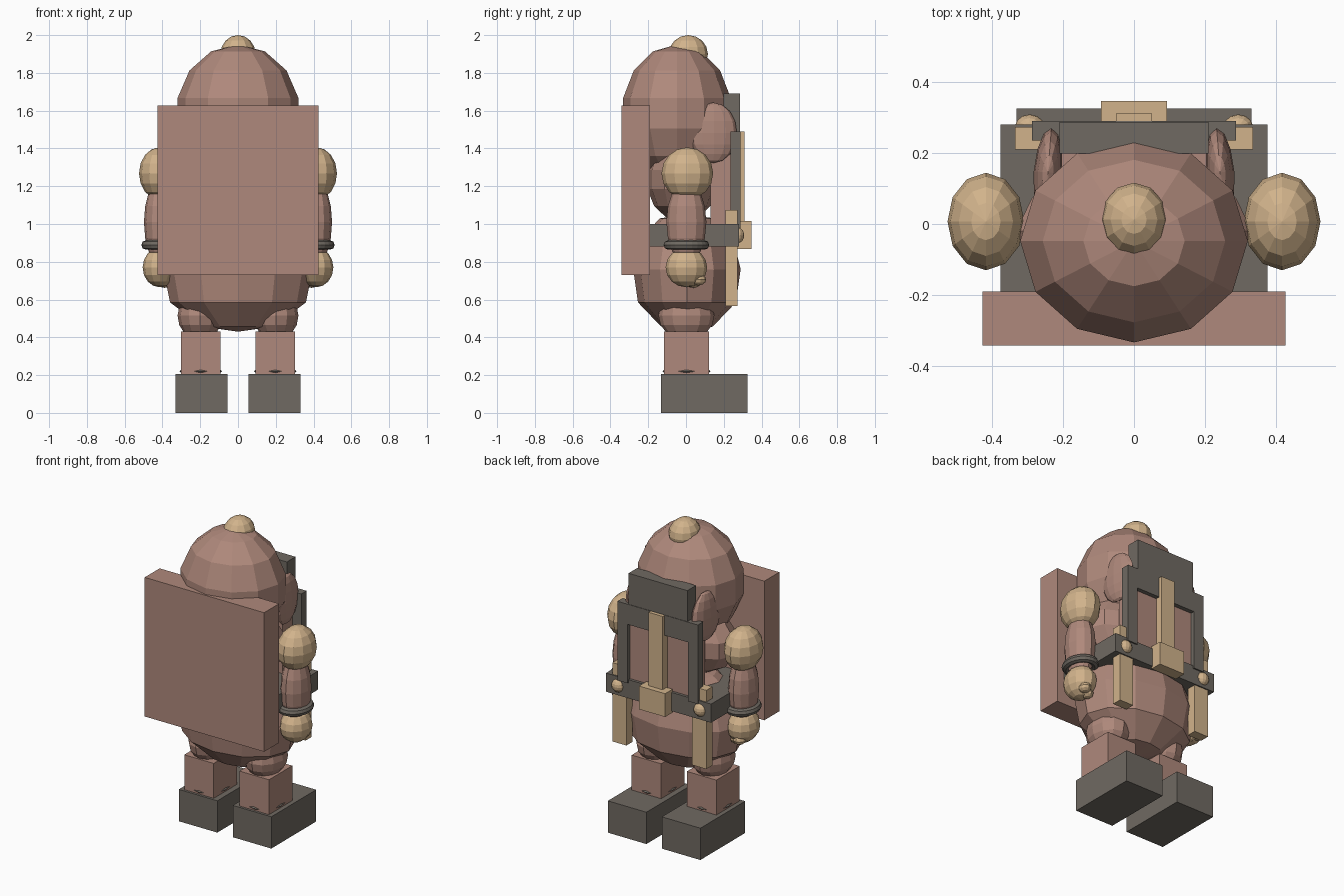
import bpy, bmesh, math
from mathutils import Matrix, Vector

cube = bpy.data.objects.get("Cube")
if cube:
    bpy.data.objects.remove(cube, do_unlink=True)


def material(name, color):
    m = bpy.data.materials.new(name)
    m.use_nodes = True
    m.diffuse_color = (*color, 1)
    m.node_tree.nodes["Principled BSDF"].inputs["Base Color"].default_value = (*color, 1)
    return m


CLAY = material("dusty clay", (0.43, 0.25, 0.20))
SAND = material("warm sand", (0.64, 0.45, 0.26))
STONE = material("dark stone", (0.16, 0.143, 0.122))


def finish(name, bm, mat):
    bmesh.ops.recalc_face_normals(bm, faces=bm.faces[:])
    mesh = bpy.data.meshes.new(name)
    bm.to_mesh(mesh)
    bm.free()
    mesh.materials.append(mat)
    ob = bpy.data.objects.new(name, mesh)
    bpy.context.collection.objects.link(ob)
    return ob


def box(name, mat, x, y, z):
    """Box from (low, high) pairs on each axis."""
    bm = bmesh.new()
    bmesh.ops.create_cube(bm, size=1)
    for v in bm.verts:
        v.co = Vector([(a + b) / 2 + c * (b - a) for (a, b), c in zip((x, y, z), v.co)])
    return finish(name, bm, mat)


def ball(name, mat, center, radii, segs=12, rings=8, tilt=0):
    """Faceted ellipsoid, optionally tilted about z."""
    bm = bmesh.new()
    bmesh.ops.create_uvsphere(bm, u_segments=segs, v_segments=rings, radius=1)
    bm.transform(Matrix.Translation(center) @ Matrix.Rotation(tilt, 4, 'Z')
                 @ Matrix.Diagonal((*radii, 1)))
    return finish(name, bm, mat)


def lathe(name, mat, profile, center, y_scale, segs=12):
    """Spin a (radius, height) profile about z, then squash in y."""
    bm = bmesh.new()
    vs = [bm.verts.new((r, 0, z)) for r, z in profile]
    es = [bm.edges.new(p) for p in zip(vs, vs[1:])]
    bmesh.ops.spin(bm, geom=vs + es, cent=(0, 0, 0), axis=(0, 0, 1),
                   angle=2 * math.pi, steps=segs, use_duplicate=False)
    bmesh.ops.remove_doubles(bm, verts=bm.verts[:], dist=1e-4)
    bm.transform(Matrix.Translation(center) @ Matrix.Diagonal((1, y_scale, 1, 1)))
    return finish(name, bm, mat)


def ring(name, mat, center, radii, minor, segs, sides):
    """Torus lying flat, with an oval outline."""
    bm = bmesh.new()
    loops = []
    for i in range(segs):
        a = 2 * math.pi * i / segs
        loop = []
        for j in range(sides):
            b = 2 * math.pi * j / sides
            d = minor * math.cos(b)
            loop.append(bm.verts.new((center[0] + (radii[0] + d) * math.cos(a),
                                      center[1] + (radii[1] + d) * math.sin(a),
                                      center[2] + minor * math.sin(b))))
        loops.append(loop)
    for i in range(segs):
        p, q = loops[i], loops[(i + 1) % segs]
        for j in range(sides):
            k = (j + 1) % sides
            bm.faces.new((p[j], q[j], q[k], p[k]))
    return finish(name, bm, mat)


# Head, top knob and torso
ball("head", CLAY, (0, -0.048, 1.587), (0.328, 0.292, 0.363), 12, 7)
ball("head_knob", SAND, (0, 0.012, 1.90), (0.093, 0.104, 0.10), 12, 8)
ball("chest", CLAY, (0, -0.02, 1.235), (0.34, 0.19, 0.225), 12, 7)
lathe("belly", CLAY, [(0, 0.43), (0.19, 0.457), (0.36, 0.585), (0.395, 0.76),
                      (0.34, 0.92), (0.20, 1.03), (0, 1.05)], (0, 0.005, 0), 0.72)

# Large slab on the -y side
box("slab", CLAY, (-0.426, 0.426), (-0.342, -0.19), (0.73, 1.627))

# Panel on the +y side with recessed plate and centre bar
box("panel_top", STONE, (-0.21, 0.21), (0.198, 0.286), (1.36, 1.69))
box("panel_plate", CLAY, (-0.225, 0.225), (0.13, 0.262), (0.97, 1.37))
box("panel_lintel", STONE, (-0.287, 0.287), (0.235, 0.289), (1.36, 1.49))
box("centre_bar", SAND, (-0.05, 0.05), (0.25, 0.31), (0.98, 1.49))

# Belt and buckle
box("belt", STONE, (-0.375, 0.375), (-0.195, 0.28), (0.88, 1.0))
box("buckle", SAND, (-0.093, 0.093), (0.27, 0.346), (0.867, 1.017))

# Paired parts
for side, s in (("left", 1), ("right", -1)):
    def span(a, b):
        return tuple(sorted((s * a, s * b)))

    def at(x, y, z):
        return (s * x, y, z)

    # Panel post, shoulder flap, belt strip and stud
    box(side + "_panel_post", STONE, span(0.215, 0.287), (0.235, 0.289), (0.98, 1.37))
    ball(side + "_shoulder_flap", CLAY, at(0.242, 0.145, 1.483), (0.04, 0.125, 0.16),
         12, 8, tilt=s * 0.08)
    box(side + "_belt_strip", SAND, span(0.235, 0.335), (0.21, 0.272), (0.567, 1.075))
    ball(side + "_belt_stud", SAND, at(0.293, 0.272, 0.94), (0.042, 0.036, 0.042), 12, 8)

    # Arm
    ball(side + "_shoulder", SAND, at(0.416, 0.007, 1.268), (0.108, 0.137, 0.138), 12, 8)
    ball(side + "_forearm", CLAY, at(0.413, 0.002, 1.01), (0.085, 0.106, 0.22), 12, 8)
    cuff = ring(side + "_cuff", STONE, at(0.41, 0.002, 0.889), (0.077, 0.096), 0.025, 24, 8)
    ball(side + "_hand", SAND, at(0.413, 0.002, 0.77), (0.092, 0.11, 0.105), 12, 8)
    ball(side + "_thumb", SAND, at(0.43, 0.065, 0.705), (0.038, 0.042, 0.03), 10, 6)
    ball(side + "_finger", SAND, at(0.39, 0.04, 0.69), (0.035, 0.04, 0.028), 10, 6)

    # Leg and boot
    ball(side + "_thigh", CLAY, at(0.20, 0.002, 0.515), (0.12, 0.148, 0.13), 12, 8)
    box(side + "_shin", CLAY, span(0.092, 0.302), (-0.116, 0.122), (0.19, 0.43))
    ring(side + "_ankle_ring", STONE, at(0.197, 0.003, 0.22), (0.099, 0.113), 0.014, 16, 4)
    box(side + "_boot", STONE, span(0.055, 0.33), (-0.132, 0.325), (0, 0.205))
